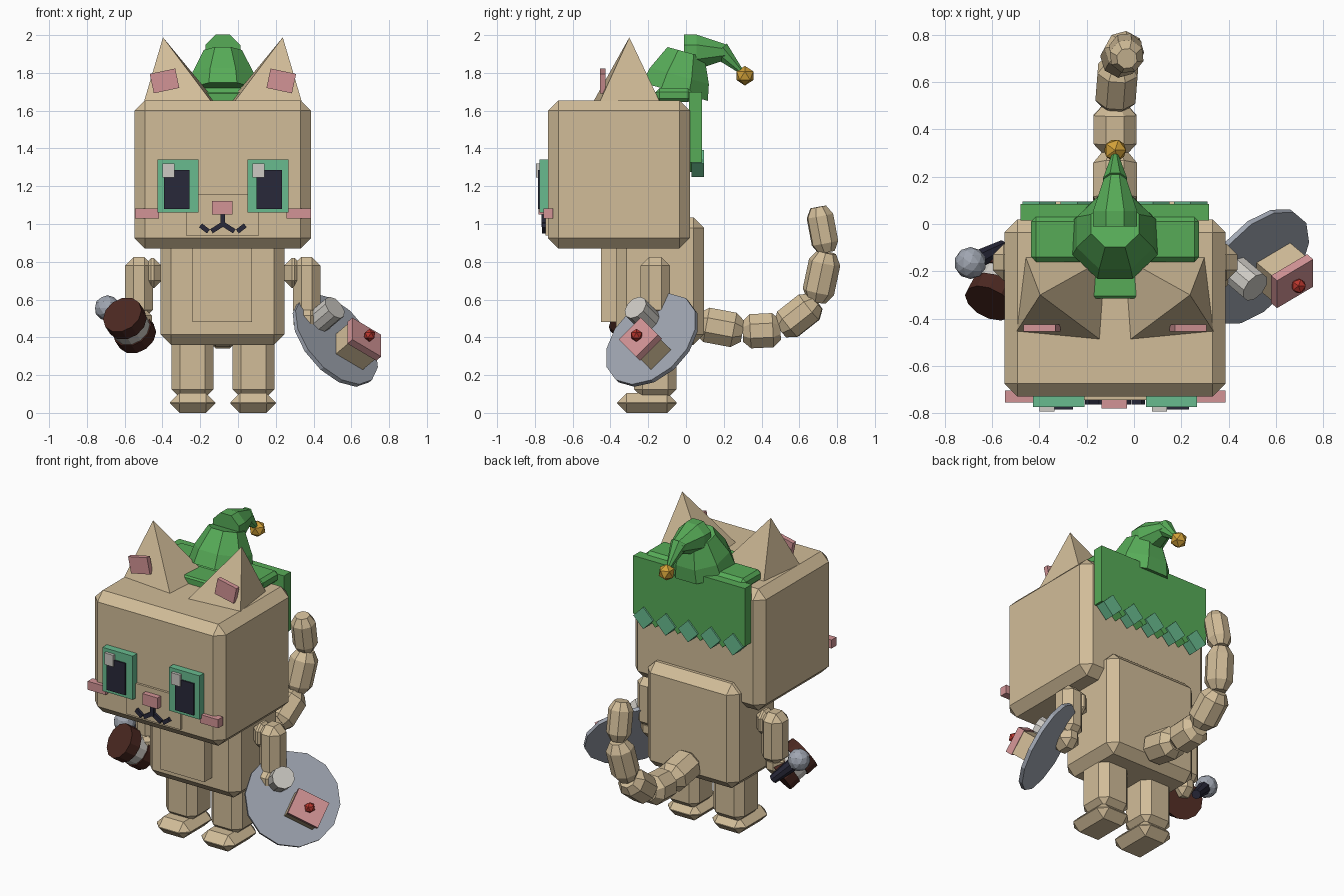
import bpy, bmesh, math
from mathutils import Matrix, Vector

if "Cube" in bpy.data.objects:
    bpy.data.objects.remove(bpy.data.objects["Cube"])

CX = -0.08  # symmetry plane of the character


def mat(name, r, g, b):
    m = bpy.data.materials.new(name)
    m.diffuse_color = (r, g, b, 1)
    m.use_nodes = True
    m.node_tree.nodes["Principled BSDF"].inputs["Base Color"].default_value = m.diffuse_color
    return m


TAN = mat("tan fur", .64, .505, .315)
GREEN = mat("leaf green", .095, .41, .097)
TEAL = mat("teal", .138, .497, .275)
PINK = mat("pink", .65, .296, .305)
DARK = mat("dark navy", .022, .022, .042)
LIGHT = mat("light grey", .61, .59, .55)
STEEL = mat("steel grey", .35, .38, .44)
BROWN = mat("dark brown", .07, .021, .015)
RED = mat("cherry red", .48, .036, .026)
GOLD = mat("gold", .638, .352, .04)


def finish(name, bm, material):
    bmesh.ops.recalc_face_normals(bm, faces=bm.faces[:])
    me = bpy.data.meshes.new(name)
    bm.to_mesh(me)
    bm.free()
    me.materials.append(material)
    ob = bpy.data.objects.new(name, me)
    bpy.context.collection.objects.link(ob)
    return ob


def block(name, x, y, z, material, bevel=0, spin=0, frame=None):
    """Box from three (min, max) ranges, chamfered, spun about y, optionally in a local frame."""
    bm = bmesh.new()
    size = [r[1] - r[0] for r in (x, y, z)]
    mid = Vector([(r[1] + r[0]) / 2 for r in (x, y, z)])
    bmesh.ops.create_cube(bm, size=1)
    bmesh.ops.scale(bm, vec=size, verts=bm.verts)
    if bevel:
        bmesh.ops.bevel(bm, geom=bm.edges[:], offset=bevel, segments=1,
                        profile=.5, affect='EDGES', clamp_overlap=True)
    m = Matrix.Translation(mid) @ Matrix.Rotation(math.radians(spin), 4, 'Y')
    bm.transform(frame @ m if frame else m)
    return finish(name, bm, material)


def turned(name, a, b, profile, n, material):
    """Faceted solid of n sides from a to b; profile holds (fraction, radius)."""
    a, b = Vector(a), Vector(b)
    rot = (b - a).to_track_quat('Z', 'Y')
    bm = bmesh.new()
    rings = []
    for t, r in profile:
        rings.append([bm.verts.new(a.lerp(b, t) + rot @ Vector(
            (r * math.cos((k + .5) * math.tau / n), r * math.sin((k + .5) * math.tau / n), 0)))
            for k in range(n)])
    for lo, hi in zip(rings, rings[1:]):
        for k in range(n):
            bm.faces.new((lo[k], lo[(k + 1) % n], hi[(k + 1) % n], hi[k]))
    bm.faces.new(rings[0])
    bm.faces.new(rings[-1])
    return finish(name, bm, material)


def ball(name, centre, r, material, sub=1):
    bm = bmesh.new()
    bmesh.ops.create_icosphere(bm, subdivisions=sub, radius=r)
    bm.transform(Matrix.Translation(centre))
    return finish(name, bm, material)


def sided(s, lo, hi):
    """x range measured outward from the symmetry plane, on side s."""
    return tuple(sorted((CX + s * lo, CX + s * hi)))


# Head, torso, belly
block("head", (-.548, .387), (-.73, .02), (.87, 1.655), TAN, .055)
block("torso", (-.41, .245), (-.37, .095), (.36, 1.035), TAN, .055)
block("belly", (-.24, .075), (-.45, -.36), (.48, .92), TAN)
block("muzzle", (-.275, .11), (-.745, -.72), (.94, 1.155), TAN)

for s, side in ((-1, "left"), (1, "right")):
    # Limbs
    block(side + "_leg", sided(s, .05, .272), (-.275, -.05), (.08, .42), TAN, .045)
    block(side + "_foot", sided(s, .04, .28), (-.365, -.05), (0, .105), TAN, .05)
    block(side + "_shoulder", sided(s, .325, .42), (-.23, -.1), (.66, .82), TAN, .04)
    block(side + "_arm", sided(s, .37, .517), (-.24, -.085), (.5, .825), TAN, .045)
    block(side + "_hand", sided(s, .375, .51), (-.27, -.11), (.42, .56), TAN, .045)
    # Ear: a leaning pyramid with a pink plate
    bm = bmesh.new()
    base = [bm.verts.new((CX + s * u, y, 1.64)) for u, y in
            ((.42, -.46), (.055, -.495), (.03, -.14), (.38, -.135))]
    tip = bm.verts.new((CX + s * .317, -.30, 1.988))
    bm.faces.new(base)
    for k in range(4):
        bm.faces.new((base[k], base[(k + 1) % 4], tip))
    finish(side + "_ear", bm, TAN)
    block(side + "_inner_ear", sided(s, .24, .378), (-.455, -.425), (1.705, 1.81), PINK, spin=12 * s)
    # Eye and cheek
    block(side + "_eye", sided(s, .13, .347), (-.775, -.72), (1.06, 1.342), TEAL)
    block(side + "_pupil", sided(s, .178, .312), (-.784, -.77), (1.08, 1.285), DARK)
    hx = CX + s * .2385 - .05
    block(side + "_eye_highlight", (hx - .032, hx + .032), (-.793, -.77), (1.245, 1.32), LIGHT)
    block(side + "_cheek", sided(s, .337, .466), (-.755, -.705), (1.028, 1.083), PINK)
    # Mouth strokes
    pts = [(0, 1.0), (.055, .965), (.08, .963), (.115, .99)]
    for k in (0, 2):
        (u0, z0), (u1, z1) = pts[k], pts[k + 1]
        turned(side + "_mouth_stroke", (CX + s * u0, -.75, z0), (CX + s * u1, -.75, z1),
               [(-.1, .018), (1.1, .018)], 4, DARK)
block("mouth_stem", (CX - .012, CX + .012), (-.765, -.74), (.985, 1.06), DARK)
block("nose", (-.138, -.03), (-.78, -.73), (1.05, 1.122), PINK)

# Tail of tapering chamfered segments
path = [(CX, .06, .475), (CX, .30, .43), (CX, .50, .44), (-.065, .69, .59),
        (-.035, .745, .85), (-.03, .70, 1.09)]
for k, r in enumerate((.1, .098, .092, .085, .074)):
    turned("tail_segment", path[k], path[k + 1],
           [(0, r * .6), (.2, r), (.8, r), (1, r * .6)], 8, TAN)

# Hat: brim, leaning cone, drooping tip, bell
block("hat_brim", (-.435, .275), (-.16, .03), (1.645, 1.72), GREEN, .02)
block("hat_front_brim", (-.18, .02), (-.315, -.12), (1.645, 1.70), GREEN, .01)
turned("hat_cone", (CX, -.058, 1.70), (CX, 0, 1.91), [(0, .195), (.4, .175), (1, .11)], 8, GREEN)
turned("hat_bend", (CX, -.01, 1.91), (CX, .21, 1.91), [(0, .1), (.3, .1), (1, .045)], 8, GREEN)
turned("hat_tip", (CX, .18, 1.92), (CX, .29, 1.81), [(0, .055), (1, .015)], 8, GREEN)
ball("hat_bell", (CX, .312, 1.785), .052, GOLD)

# Cloth behind the head with a fringe of diamonds
block("back_cloth", (-.48, .318), (.015, .085), (1.325, 1.7), GREEN)
for k in range(5):
    x = CX + (k - 2) * .16
    block("fringe_diamond", (x - .05, x + .05), (.03, .095), (1.27, 1.37), TEAL, spin=45)
    if k < 4:
        block("fringe_gap", (x + .045, x + .115), (.02, .085), (1.29, 1.36), GREEN, spin=45)

# Tray held on the right, built in its own tilted frame
n = Vector((.64, -.54, .54)).normalized()
u = Vector((0, 1, 1)).normalized()
v = u.cross(n)
tray = Matrix.Translation((.515, -.18, .385)) @ Matrix((v, u, n)).transposed().to_4x4()


def on_tray(x, y, z):
    return tray @ Vector((x, y, z))


turned("tray", on_tray(0, 0, -.012), on_tray(0, 0, .012), [(0, .286), (1, .286)], 14, STEEL)
turned("cup", on_tray(-.12, .06, .01), on_tray(-.12, .06, .14), [(0, .068), (1, .068)], 10, LIGHT)
block("cake", (-.005, .18), (-.115, .035), (.01, .12), TAN, frame=tray)
block("cake_icing", (-.012, .187), (-.122, .042), (.115, .155), PINK, frame=tray)
ball("cherry", on_tray(.09, -.04, .175), .034, RED)

# Drum-shaped jar held on the left: two brown ends and a pale band
front, back = Vector((-.613, -.335, .52)), Vector((-.535, -.18, .405))
for name, t0, t1, r, m in (("jar_front", 0, .36, .11, BROWN), ("jar_band", .34, .68, .102, LIGHT),
                           ("jar_back", .66, 1, .11, BROWN)):
    turned(name, front.lerp(back, t0), front.lerp(back, t1), [(0, r), (1, r)], 12, m)

# Microphone
turned("microphone_handle", (-.555, -.095, .42), (-.68, -.16, .545), [(0, .028), (1, .043)], 8, DARK)
ball("microphone_head", (-.692, -.165, .555), .068, STEEL, 2)
